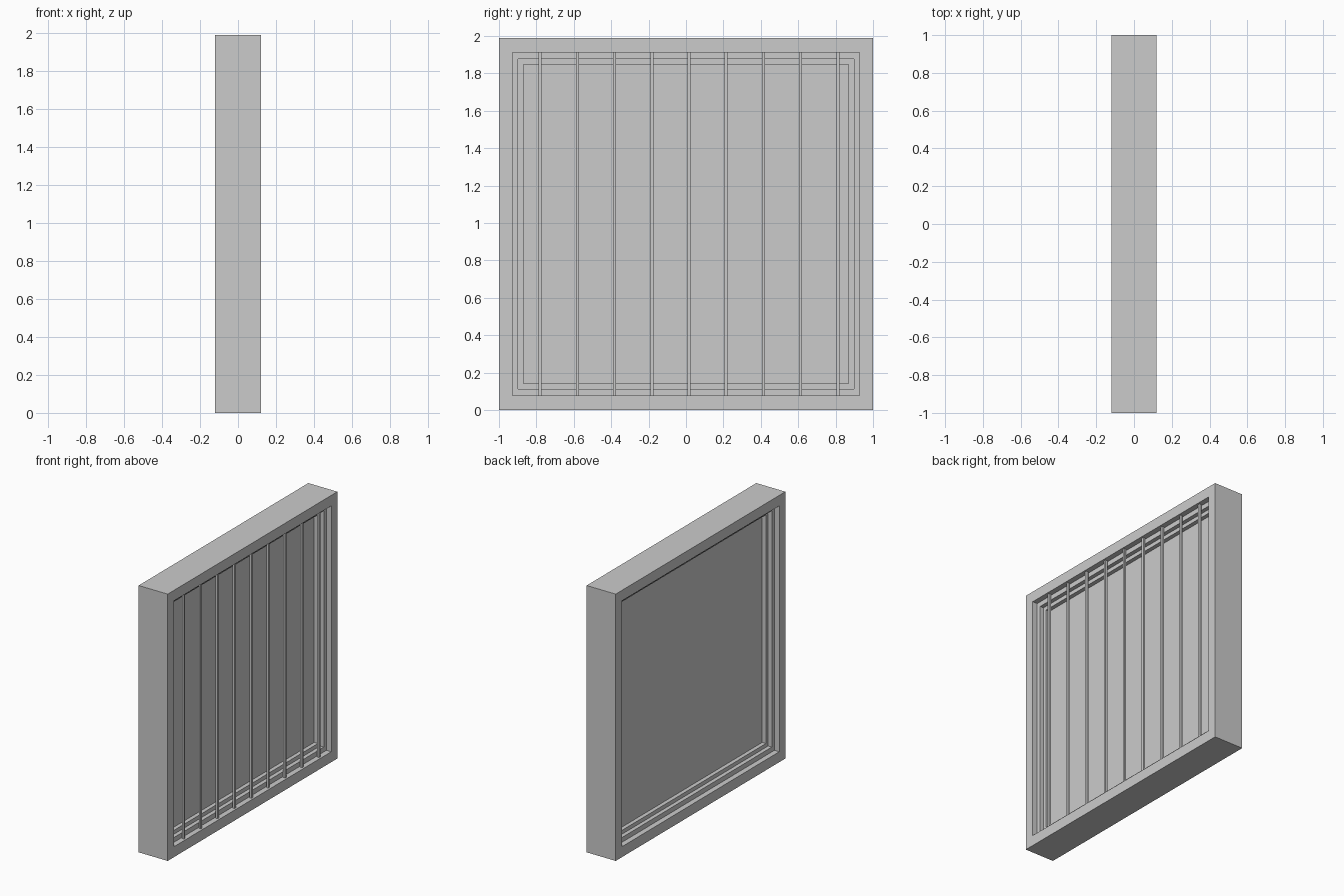
import bpy, bmesh

if "Cube" in bpy.data.objects:
    bpy.data.objects.remove(bpy.data.objects["Cube"])

ZC = 0.995  # height of the window centre


def new_object(name, bm):
    bmesh.ops.recalc_face_normals(bm, faces=bm.faces)
    mesh = bpy.data.meshes.new(name)
    bm.to_mesh(mesh)
    bm.free()
    obj = bpy.data.objects.new(name, mesh)
    bpy.context.collection.objects.link(obj)
    return obj


def box(name, centre, size):
    bm = bmesh.new()
    bmesh.ops.create_cube(bm, size=1)
    bmesh.ops.scale(bm, vec=size, verts=bm.verts)
    bmesh.ops.translate(bm, vec=centre, verts=bm.verts)
    return new_object(name, bm)


def frame(name, outer, inner, half_depth):
    """Rectangular ring in the YZ plane; outer and inner are half sizes."""
    bm = bmesh.new()
    loops = []
    for (hy, hz), x in ((outer, half_depth), (inner, half_depth),
                        (inner, -half_depth), (outer, -half_depth)):
        loops.append([bm.verts.new((x, sy * hy, ZC + sz * hz))
                      for sy, sz in ((-1, -1), (1, -1), (1, 1), (-1, 1))])
    for a, b in zip(loops, loops[1:] + loops[:1]):
        for i in range(4):
            j = (i + 1) % 4
            bm.faces.new((a[i], a[j], b[j], b[i]))
    return new_object(name, bm)


# Stepped frames, each thinner than the one around it
OUTER, CASING, SASH, GLASS = (1.0, 0.995), (0.928, 0.917), (0.897, 0.881), (0.870, 0.852)
frame("outer_frame", OUTER, CASING, 0.12)
frame("middle_frame", CASING, SASH, 0.08)
frame("inner_frame", SASH, GLASS, 0.05)

# Pane filling the innermost opening
box("pane", (0, 0, ZC), (0.04, 2 * GLASS[0], 2 * GLASS[1]))

# Vertical bars on one side of the window
for i in range(9):
    box(f"bar_{i + 1}", (0.097, -0.78 + i * 0.199, ZC), (0.016, 0.016, 2 * CASING[1]))
